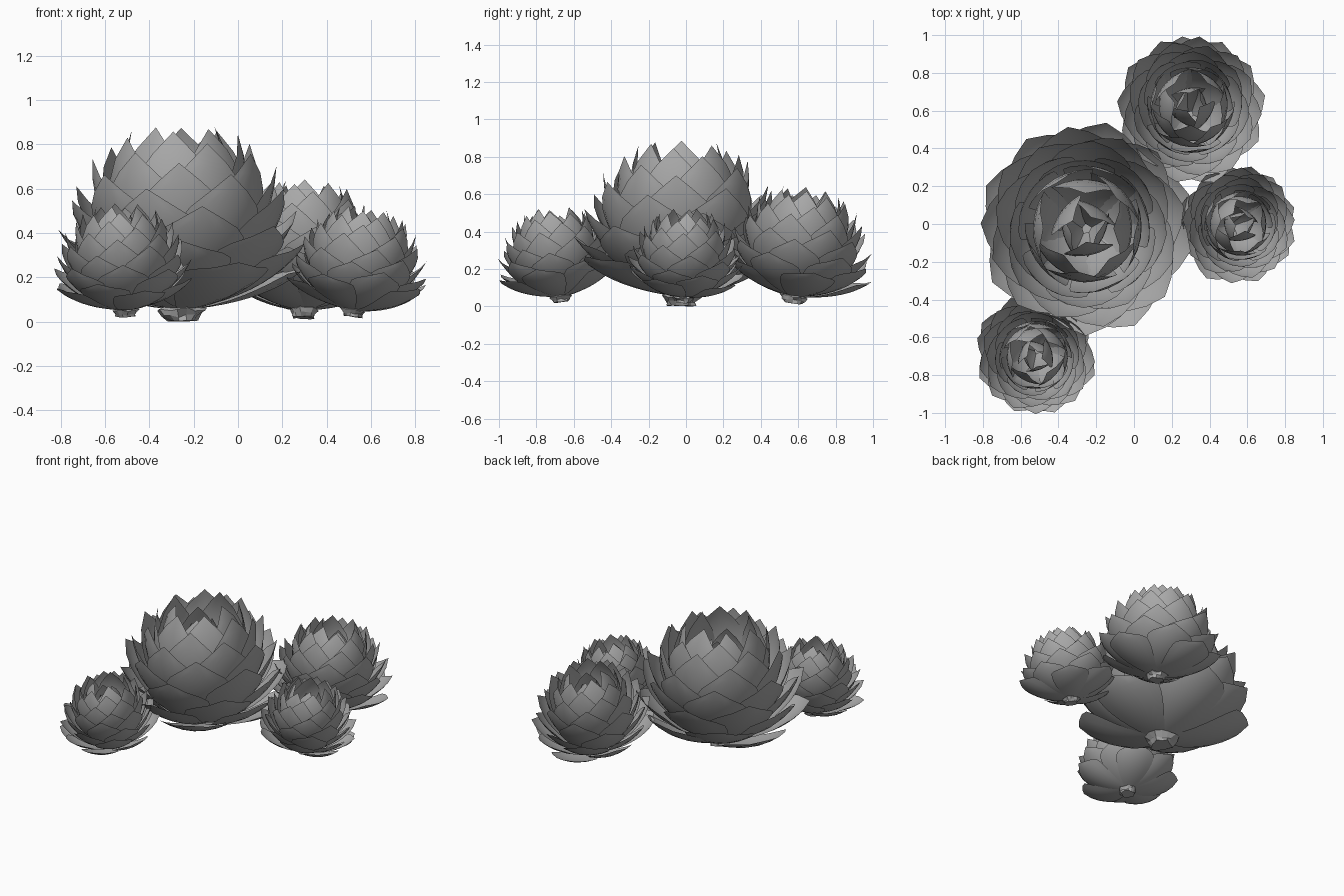
import bpy, bmesh, math, random
from mathutils import Vector, Matrix

random.seed(4)
cube = bpy.data.objects.get("Cube")
if cube:
    bpy.data.objects.remove(cube, do_unlink=True)

GOLDEN = math.pi * (3 - math.sqrt(5))
ROWS, COLS = 10, 6
SHOULDER = 0.68


def make_material(name, color):
    mat = bpy.data.materials.new(name)
    mat.use_nodes = True
    mat.diffuse_color = color
    mat.node_tree.nodes["Principled BSDF"].inputs["Base Color"].default_value = color
    return mat


grey = make_material("leaf grey", (0.4, 0.4, 0.4, 1))


def outline(s):
    """Half width of a leaf along its length: narrow foot, broad shoulder, pointed tip."""
    if s < SHOULDER:
        return 0.25 + 0.75 * math.sin(math.pi / 2 * s / SHOULDER)
    return math.cos(math.pi / 2 * (s - SHOULDER) / (1 - SHOULDER))


def add_leaf(bm, turn, foot, belly, tip, width, cup):
    """Cupped leaf swept along a curve given as (radius, height) points."""
    spin = Matrix.Rotation(turn, 3, 'Z')
    rows = []
    for i in range(ROWS + 1):
        s = i / ROWS
        p = foot * (1 - s) ** 2 + belly * 2 * s * (1 - s) + tip * s * s
        d = ((belly - foot) * (1 - s) + (tip - belly) * s).normalized()
        inward = Vector((-d.y, d.x))
        if i == ROWS:
            rows.append([bm.verts.new(spin @ Vector((p.x, 0, p.y)))] * (COLS + 1))
            continue
        row = []
        for j in range(COLS + 1):
            w = width * outline(s) * (2 * j / COLS - 1)
            q = p + inward * (w * w / (2 * cup))
            row.append(bm.verts.new(spin @ Vector((q.x, w, q.y))))
        rows.append(row)
    for low, high in zip(rows, rows[1:]):
        for j in range(COLS):
            corners = [low[j], low[j + 1], high[j + 1], high[j]]
            bm.faces.new(list(dict.fromkeys(corners)))


def finish(bm, name, place, smooth):
    mesh = bpy.data.meshes.new(name)
    bm.to_mesh(mesh)
    bm.free()
    mesh.materials.append(grey)
    obj = bpy.data.objects.new(name, mesh)
    bpy.context.collection.objects.link(obj)
    obj.matrix_world = place
    for poly in mesh.polygons:
        poly.use_smooth = smooth


def rosette(name, place, count, start):
    bm = bmesh.new()
    slim = math.sqrt(54 / count)
    # Spiral of leaves whose tips lie on a dome
    for i in range(count):
        t = i / (count - 1)
        a = math.radians(1 + 77 * t + random.uniform(-2, 2))
        tip = Vector((0.57 * math.cos(a) ** 0.85, 0.23 + 0.66 * math.sin(a)))
        belly = Vector((0.41 - 0.02 * t, 0.085 + 0.335 * t))
        foot = Vector((0.05 - 0.02 * t, 0.055 + 0.03 * t))
        add_leaf(bm, start + i * GOLDEN + random.uniform(-0.1, 0.1), foot, belly,
                 tip, (0.21 - 0.03 * t) * slim, 0.42 - 0.1 * t)
    # Closed heart leaves
    for i in range(5):
        add_leaf(bm, start + (count + i) * GOLDEN, Vector((0.02, 0.1)),
                 Vector((0.26 - 0.025 * i, 0.45)), Vector((0.07, 0.8 - 0.03 * i)), 0.13, 0.3)
    finish(bm, name + "_rosette", place, True)


def stem(name, place):
    # Short crumpled stub, wider towards the leaves
    bm = bmesh.new()
    sides = 14
    rings = []
    for r, z in ((0.075, 0), (0.085, 0.025), (0.105, 0.055), (0.05, 0.085)):
        ring = []
        for k in range(sides):
            ang = math.tau * k / sides
            rr = r * random.uniform(0.75, 1.1)
            lift = random.uniform(-0.008, 0.008) if z else random.uniform(0, 0.008)
            ring.append(bm.verts.new((rr * math.cos(ang), rr * math.sin(ang), z + lift)))
        rings.append(ring)
    for low, high in zip(rings, rings[1:]):
        for k in range(sides):
            n = (k + 1) % sides
            bm.faces.new((low[k], low[n], high[n], high[k]))
    bm.faces.new(rings[0][::-1])
    finish(bm, name + "_stem", place, False)


# name, base position, lean, scale, leaf count, starting turn
plants = (
    ("large", (-0.25, -0.025, 0), (-0.02, 0), 1.01, 48, 0.4),
    ("back", (0.295, 0.57, 0.015), (0.02, 0.14), 0.71, 54, 1.7),
    ("front", (-0.51, -0.665, 0.022), (-0.04, -0.12), 0.58, 54, 2.6),
    ("left", (0.515, -0.01, 0.02), (0.15, 0.03), 0.57, 54, 0.9),
)
for name, base, lean, scale, count, start in plants:
    up = Vector((lean[0], lean[1], 1))
    tilt = Vector((0, 0, 1)).rotation_difference(up).to_matrix().to_4x4()
    place = Matrix.Translation(base) @ tilt @ Matrix.Scale(scale, 4)
    rosette(name, place, count, start)
    stem(name, place)
